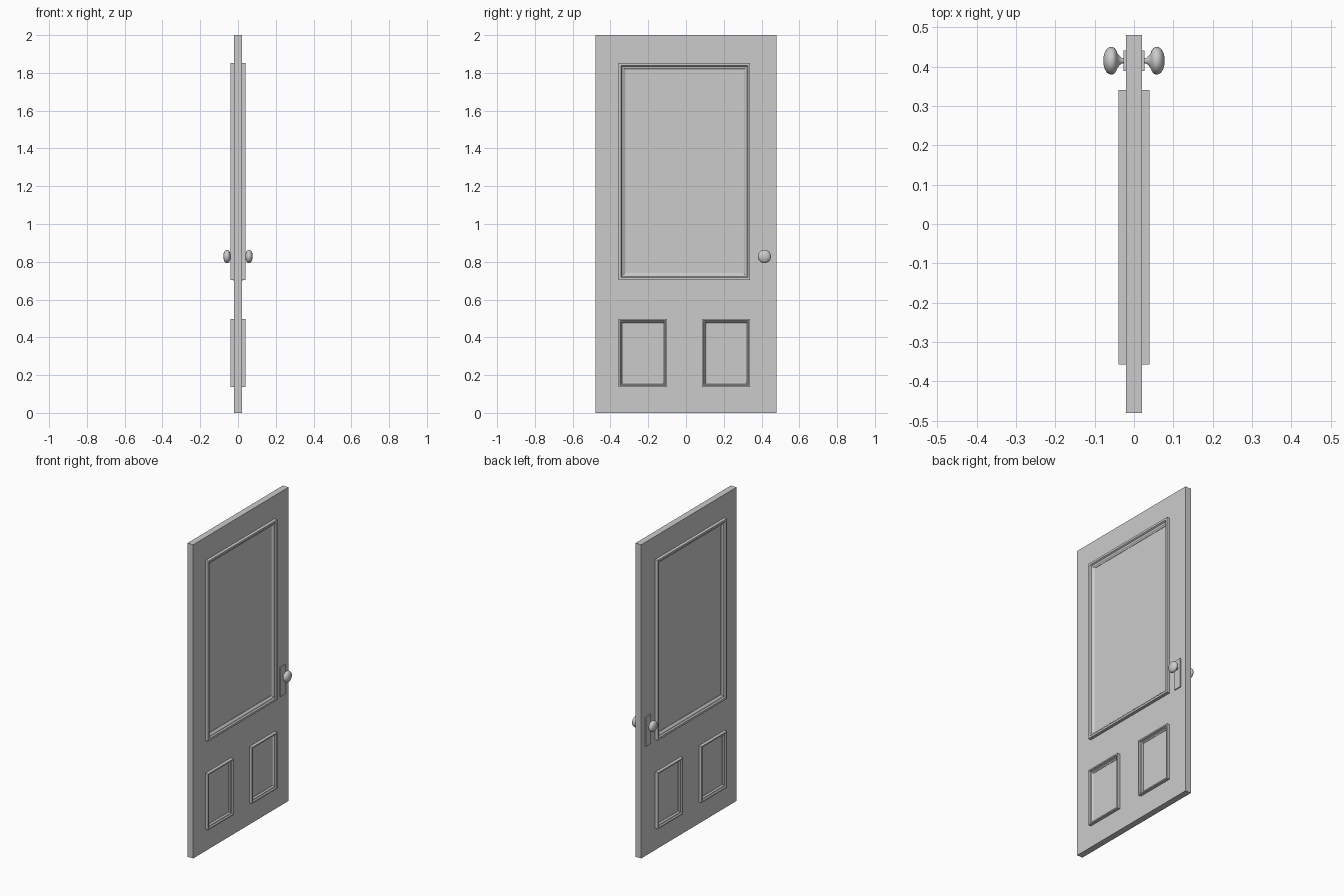
import bpy, bmesh, math

if "Cube" in bpy.data.objects:
    bpy.data.objects.remove(bpy.data.objects["Cube"])


def make_object(name, bm, mirror=False, smooth=False):
    bmesh.ops.recalc_face_normals(bm, faces=bm.faces)
    mesh = bpy.data.meshes.new(name)
    bm.to_mesh(mesh)
    bm.free()
    ob = bpy.data.objects.new(name, mesh)
    bpy.context.collection.objects.link(ob)
    if mirror:  # same part on both sides of the door
        ob.modifiers.new("both_sides", 'MIRROR').use_axis = (True, False, False)
    if smooth:
        bpy.ops.object.select_all(action='DESELECT')
        ob.select_set(True)
        bpy.context.view_layer.objects.active = ob
        bpy.ops.object.shade_smooth_by_angle(angle=math.radians(40))
    return ob


def box(name, x, y, z, **kw):
    bm = bmesh.new()
    bmesh.ops.create_cube(bm, size=1)
    for v in bm.verts:
        v.co = [r[0] if c < 0 else r[1] for c, r in zip(v.co, (x, y, z))]
    return make_object(name, bm, **kw)


def moulding(name, y, z, profile):
    # mitred rectangular frame; profile = (inset from outer edge, x height)
    bm = bmesh.new()
    rings = []
    for d, x in profile:
        corners = [(y[0] + d, z[0] + d), (y[1] - d, z[0] + d),
                   (y[1] - d, z[1] - d), (y[0] + d, z[1] - d)]
        rings.append([bm.verts.new((x, a, b)) for a, b in corners])
    for i, ring in enumerate(rings):
        nxt = rings[(i + 1) % len(rings)]
        for k in range(4):
            m = (k + 1) % 4
            bm.faces.new((ring[k], ring[m], nxt[m], nxt[k]))
    return make_object(name, bm, mirror=True)


def lathe_x(name, profile, y, z, steps=32):
    # revolve (x, radius) points about a line parallel to x
    bm = bmesh.new()
    vs = [bm.verts.new((x, y + r, z)) for x, r in profile]
    es = [bm.edges.new(p) for p in zip(vs, vs[1:])]
    bmesh.ops.spin(bm, geom=vs + es, cent=(0, y, z), axis=(1, 0, 0),
                   angle=2 * math.pi, steps=steps, use_duplicate=False)
    bmesh.ops.remove_doubles(bm, verts=bm.verts, dist=1e-5)
    return make_object(name, bm, mirror=True, smooth=True)


# door slab
box("door_slab", (-0.02, 0.02), (-0.48, 0.48), (0, 2))

# raised panel mouldings, stepped down toward the panel
section = [(0, 0.019), (0, 0.04), (0.013, 0.04), (0.018, 0.032),
           (0.026, 0.03), (0.032, 0.024), (0.037, 0.022), (0.037, 0.019)]
small_section = [(d * 0.62, x) for d, x in section]
moulding("upper_panel_moulding", (-0.357, 0.34), (0.704, 1.853), section)
for side, y in (("left", (-0.357, -0.1)), ("right", (0.085, 0.34))):
    moulding(f"lower_{side}_panel_moulding", y, (0.138, 0.497), small_section)

# handle plates
box("handle_plate", (0.019, 0.027), (0.389, 0.441), (0.70, 0.886), mirror=True)

# door knobs
knob = [(0.024, 0), (0.024, 0.007), (0.031, 0.007), (0.036, 0.011),
        (0.042, 0.018), (0.045, 0.026), (0.049, 0.032), (0.054, 0.0345),
        (0.059, 0.035), (0.064, 0.0335), (0.069, 0.030), (0.074, 0.022),
        (0.077, 0.012), (0.078, 0)]
lathe_x("door_knob", knob, 0.415, 0.828)
